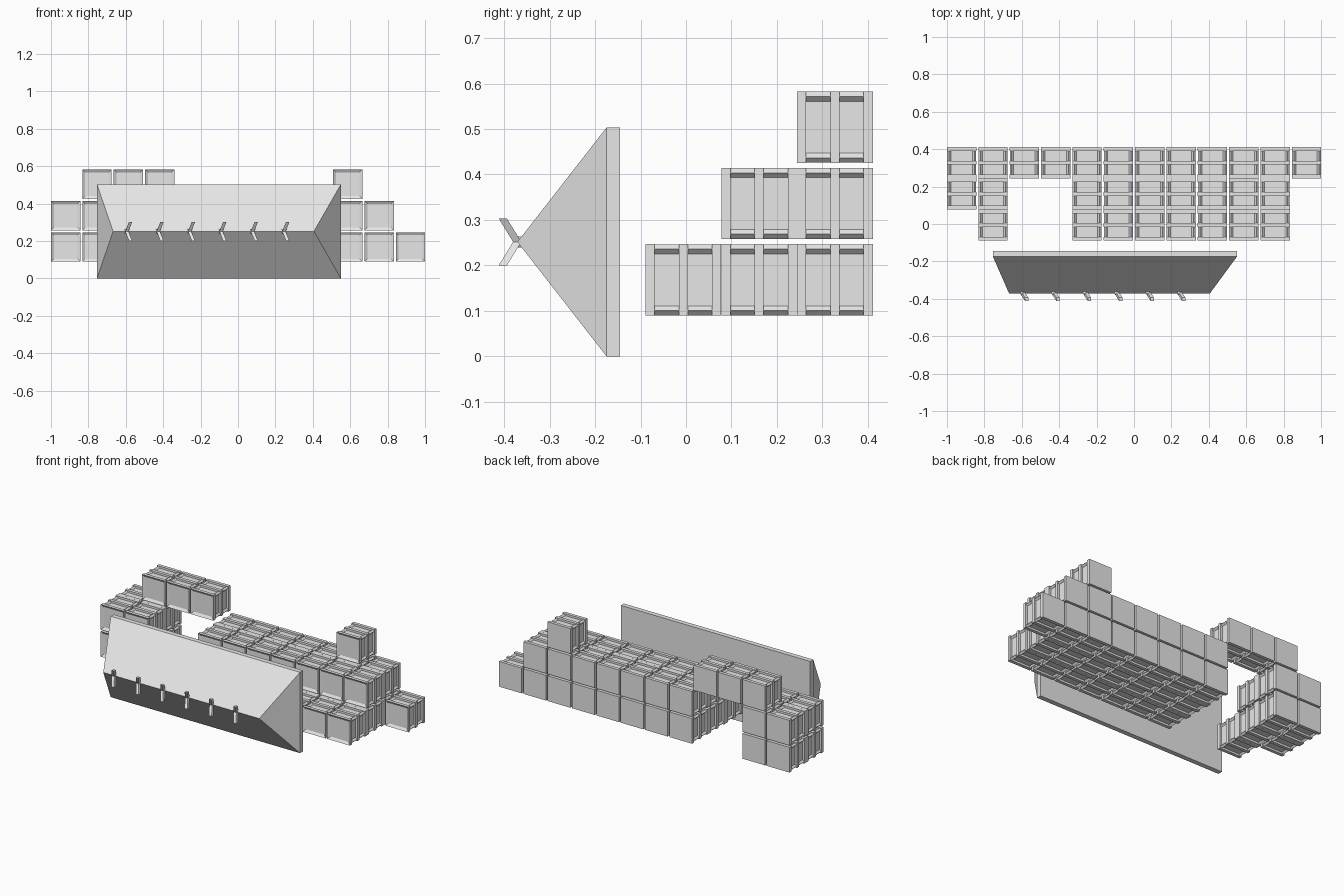
import bpy
import bmesh
from mathutils import Matrix, Vector

old = bpy.data.objects.get("Cube")
if old:
    bpy.data.objects.remove(old, do_unlink=True)

# Single painted metal colour
grey = bpy.data.materials.new("light_grey")
grey.use_nodes = True
colour = (0.8, 0.8, 0.8, 1)
grey.diffuse_color = colour
grey.node_tree.nodes["Principled BSDF"].inputs["Base Color"].default_value = colour


def add_box(bm, center, size):
    matrix = Matrix.Translation(center) @ Matrix.Diagonal((*size, 1))
    return bmesh.ops.create_cube(bm, size=1, matrix=matrix)["verts"]


def bridge(bm, base, tip):
    """Solid joining two matching four-cornered outlines."""
    a = [bm.verts.new(p) for p in base]
    b = [bm.verts.new(p) for p in tip]
    bm.faces.new(a)
    bm.faces.new(b[::-1])
    for i in range(4):
        j = (i + 1) % 4
        bm.faces.new((a[j], a[i], b[i], b[j]))


def to_mesh(bm, name):
    bmesh.ops.recalc_face_normals(bm, faces=bm.faces)
    mesh = bpy.data.meshes.new(name)
    bm.to_mesh(mesh)
    bm.free()
    mesh.materials.append(grey)
    return mesh


def place(name, mesh, location=(0, 0, 0)):
    obj = bpy.data.objects.new(name, mesh)
    obj.location = location
    bpy.context.collection.objects.link(obj)


# Cargo container: recessed core, three square ribs, diamond corner bars
PITCH, WIDTH, DEPTH = 0.1676, 0.157, 0.1665
RIB = 0.02


def container_mesh():
    bm = bmesh.new()
    add_box(bm, (0, 0, 0), (0.132, DEPTH - 0.025, 0.132))
    for y in (0, DEPTH / 2 - RIB / 2):
        add_box(bm, (0, y, 0), (WIDTH, RIB, WIDTH))
    # front rib with a sunken panel
    verts = add_box(bm, (0, RIB / 2 - DEPTH / 2, 0), (WIDTH, RIB, WIDTH))
    front = min({f for v in verts for f in v.link_faces},
                key=lambda f: f.calc_center_median().y)
    bmesh.ops.inset_region(bm, faces=[front], thickness=0.022)
    bmesh.ops.translate(bm, verts=front.verts, vec=(0, 0.01, 0))
    # corner bars
    edge, r, end = 0.0675, 0.0105, DEPTH / 2 - 0.015
    for sx in (-1, 1):
        for sz in (-1, 1):
            ring = [(sx * edge + dx, sz * edge + dz)
                    for dx, dz in ((r, 0), (0, r), (-r, 0), (0, -r))]
            bridge(bm, [(x, -end, z) for x, z in ring],
                   [(x, end, z) for x, z in ring])
    return to_mesh(bm, "container")


container = container_mesh()
# For each layer: columns and how many rows deep they are, counted from the back
layers = [
    {0: 2, 1: 3, **{c: 3 for c in range(4, 11)}, 11: 1},
    {0: 2, 1: 2, **{c: 2 for c in range(4, 11)}},
    {1: 1, 2: 1, 3: 1, 9: 1},
]
for level, columns in enumerate(layers):
    for column, rows in columns.items():
        for row in range(rows):
            place(f"container_{level}_{column}_{row}", container,
                  (-1 + WIDTH / 2 + column * PITCH,
                   0.411 - DEPTH / 2 - row * (DEPTH + 0.0003),
                   0.168 + level * 0.168))

# Wedge-shaped shield with a flat back and a rim
LEFT, RIGHT, TOP, MID = -0.754, 0.55, 0.503, 0.2515


def rim_outline(y):
    return [(LEFT, y, 0), (RIGHT, y, 0), (RIGHT, y, TOP), (LEFT, y, TOP)]


bm = bmesh.new()
back = [bm.verts.new(p) for p in rim_outline(-0.145)]
rim = [bm.verts.new(p) for p in rim_outline(-0.175)]
ridge = [bm.verts.new((x, -0.371, MID)) for x in (-0.668, 0.406)]
bm.faces.new(back)
for i in range(4):
    j = (i + 1) % 4
    bm.faces.new((back[i], back[j], rim[j], rim[i]))
bm.faces.new((rim[0], rim[1], ridge[1], ridge[0]))
bm.faces.new((rim[2], rim[3], ridge[0], ridge[1]))
bm.faces.new((rim[1], rim[2], ridge[1]))
bm.faces.new((rim[3], rim[0], ridge[0]))
place("wedge_shield", to_mesh(bm, "wedge_shield"))


# Forked prongs along the ridge
def square(center, half):
    c = Vector(center)
    return [c + Vector((sx * half, sy * half, 0))
            for sx, sy in ((-1, -1), (1, -1), (1, 1), (-1, 1))]


bm = bmesh.new()
for side in (-1, 1):
    bridge(bm, square((-0.005, -0.364, -side * 0.012), 0.009),
           square((0.02, -0.403, side * 0.0515), 0.009))
prong = to_mesh(bm, "prong")
for i in range(6):
    place(f"prong_{i}", prong, (-0.594 + i * 0.168, 0, MID))
